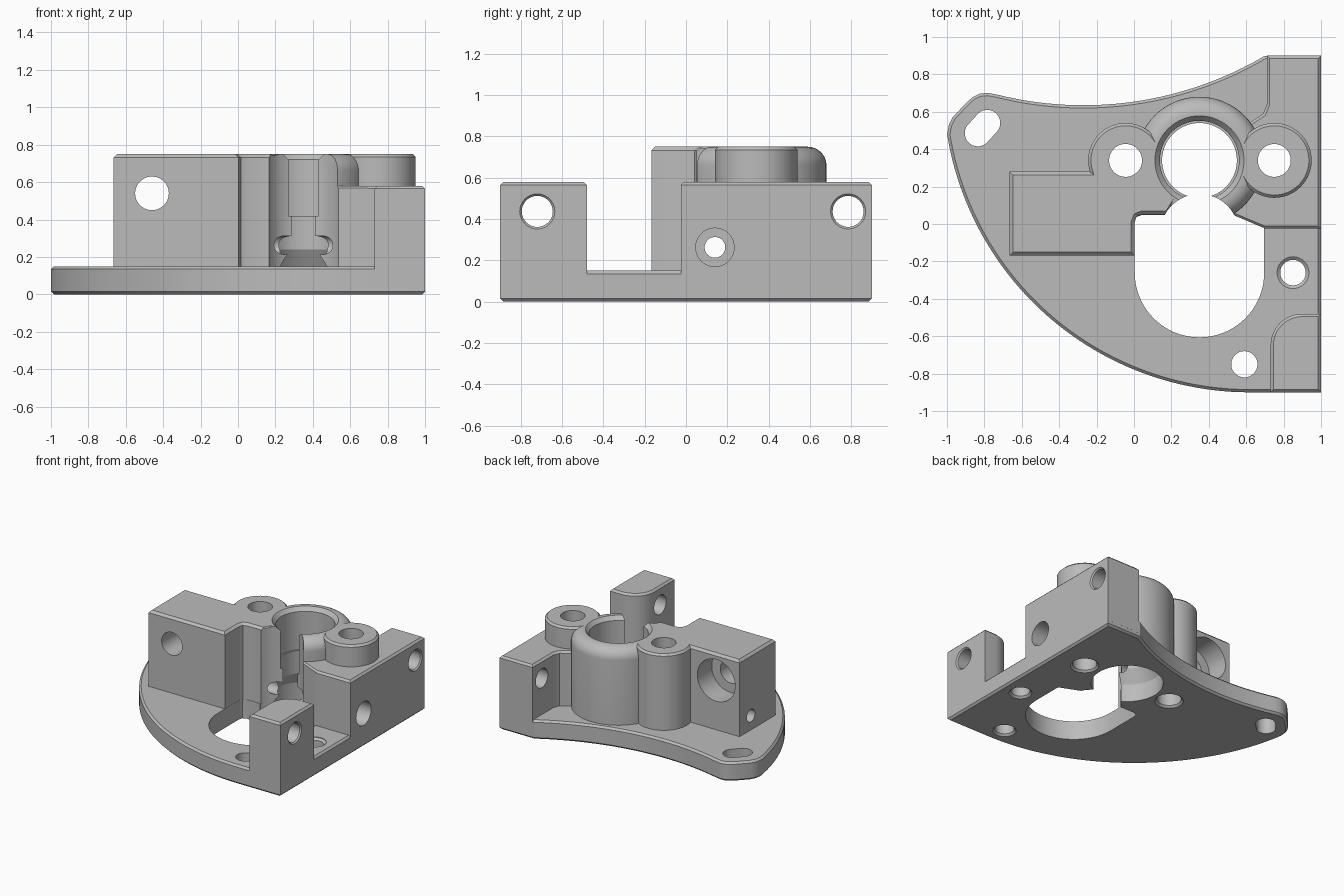
import bpy, bmesh, math
from mathutils import Matrix, Vector

if "Cube" in bpy.data.objects:
    bpy.data.objects.remove(bpy.data.objects["Cube"])

grey = bpy.data.materials.new("plain_grey")
grey.use_nodes = True
grey.diffuse_color = (0.5, 0.5, 0.5, 1)
grey.node_tree.nodes["Principled BSDF"].inputs["Base Color"].default_value = (0.5, 0.5, 0.5, 1)


def finish(name, bm):
    bmesh.ops.recalc_face_normals(bm, faces=bm.faces[:])
    mesh = bpy.data.meshes.new(name)
    bm.to_mesh(mesh)
    bm.free()
    mesh.materials.append(grey)
    ob = bpy.data.objects.new(name, mesh)
    bpy.context.collection.objects.link(ob)
    return ob


def arc(cx, cy, r, a0, a1, n=24):
    angles = [math.radians(a0 + (a1 - a0) * i / n) for i in range(n + 1)]
    return [(cx + r * math.cos(a), cy + r * math.sin(a)) for a in angles]


def prism(name, pts, z0, z1, top=0.0, segments=1, bottom=0.0):
    """Extruded outline with optional bevels round the top and bottom rims."""
    bm = bmesh.new()
    base = bm.faces.new([bm.verts.new((x, y, z0)) for x, y in pts])
    ext = bmesh.ops.extrude_face_region(bm, geom=[base])
    bmesh.ops.translate(bm, vec=(0, 0, z1 - z0),
                        verts=[v for v in ext["geom"] if isinstance(v, bmesh.types.BMVert)])
    if not any(f is base for f in bm.faces) or len(bm.faces) < len(pts) + 2:
        bm.faces.new([v for v in bm.verts if v.co.z == z0])
    for z, width, seg in ((z1, top, segments), (z0, bottom, 1)):
        if width:
            rim = [e for e in bm.edges if all(abs(v.co.z - z) < 1e-5 for v in e.verts)]
            bmesh.ops.bevel(bm, geom=rim, offset=width, segments=seg, profile=0.5, affect='EDGES')
    return finish(name, bm)


def disc(name, x, y, r, z0, z1, top=0.0, segments=1):
    return prism(name, arc(x, y, r, 0, 360 * 63 / 64, 63), z0, z1, top, segments)


def lathe(name, profile, origin, axis='Z', sides=48):
    """Solid of revolution from (radius, distance along axis) pairs."""
    turn = {'X': Matrix.Rotation(math.pi / 2, 4, 'Y'),
            'Y': Matrix.Rotation(-math.pi / 2, 4, 'X'),
            'Z': Matrix.Identity(4)}[axis]
    bm = bmesh.new()
    rings = []
    for r, d in profile:
        ring = [Vector((r * math.cos(math.tau * i / sides), r * math.sin(math.tau * i / sides), d))
                for i in range(sides)]
        rings.append([bm.verts.new(turn @ p + Vector(origin)) for p in ring])
    for a, b in zip(rings, rings[1:]):
        for i in range(sides):
            j = (i + 1) % sides
            bm.faces.new((a[i], a[j], b[j], b[i]))
    bm.faces.new(rings[0][::-1])
    bm.faces.new(rings[-1])
    return finish(name, bm)


def combine(body, other, operation):
    mod = body.modifiers.new(other.name, 'BOOLEAN')
    mod.operation, mod.solver, mod.object = operation, 'EXACT', other
    bpy.context.view_layer.objects.active = body
    bpy.ops.object.modifier_apply(modifier=mod.name)
    bpy.data.objects.remove(other)


# Base plate: curved front edge, rounded ear, hollow back edge
plate_outline = ([(1, 0.9), (1, -0.9)] + arc(0.62, 0.74, 1.64, 270, 189.2, 48)
                 + [(-0.99, 0.53), (-0.97, 0.57), (-0.89, 0.655), (-0.86, 0.68), (-0.825, 0.697), (-0.785, 0.701)]
                 + arc(-0.27, 2.545, 1.91, 255.7, 300.5, 32))
body = prism("bracket", plate_outline, 0, 0.15, top=0.015, bottom=0.015)

# Raised blocks, bosses and bearing tube
neck = arc(0.35, -0.05, 0.21, 27, 153, 24)
parts = [
    prism("front_post", [(1, -0.9), (1, -0.48)] + arc(0.9, -0.65, 0.17, 90, 180, 12) + [(0.73, -0.9)],
          0.04, 0.58, top=0.015),
    prism("rear_block", [(1, -0.025), (1, 0.9), (0.71, 0.9), (0.71, 0.64), (0.69, 0.59), (0.63, 0.55),
                         (0.4, 0.4), (0.4, 0.1), (0.535, 0.042), (0.695, -0.025)],
          0.04, 0.58, top=0.015),
    prism("side_block", [(-0.665, -0.168), (0.003, -0.168), (0.003, 0.01), (0.015, 0.04), (0.045, 0.052),
                         (0.18, 0.052), (0.33, 0.28), (-0.665, 0.28)], 0.04, 0.75, top=0.018),
    disc("bearing_tube", 0.35, 0.34, 0.34, 0.04, 0.75, top=0.09, segments=8),
    disc("side_boss", -0.045, 0.34, 0.2, 0.04, 0.75, top=0.015),
    disc("rear_boss", 0.75, 0.34, 0.2, 0.04, 0.75, top=0.015),
]
for part in parts:
    combine(body, part, 'UNION')

# Large opening that breaks into the tube
opening = (arc(0.35, -0.26, 0.346, 180, 360, 40) + [(0.696, -0.022)] + neck
           + [(0.16, 0.049), (0.045, 0.049), (0.013, 0.038), (0.004, 0.01)])
cutters = [prism("opening", opening, -0.1, 1)]

# Stepped bearing bore
cutters.append(lathe("bore", [(0.26, -0.1), (0.26, 0.14), (0.2, 0.24), (0.2, 0.42), (0.212, 0.42),
                              (0.212, 0.72), (0.24, 0.752), (0.24, 0.9)], (0.35, 0.34, 0), sides=64))

# Upright screw holes with eased lower rims
for x, y, r in ((-0.045, 0.34, 0.088), (0.75, 0.34, 0.088), (0.59, -0.75, 0.07), (0.85, -0.26, 0.068)):
    cutters.append(lathe("screw_hole", [(r + 0.015, -0.1), (r + 0.015, 0), (r, 0.015), (r, 1)], (x, y, 0)))
cutters.append(lathe("plate_countersink", [(0.06, 0.125), (0.085, 0.145), (0.085, 0.3)], (0.85, -0.26, 0)))

# Slanted slot in the ear
cutters.append(prism("ear_slot", arc(-0.835, 0.485, 0.07, 132, 312, 16)
                     + arc(-0.785, 0.54, 0.07, -48, 132, 16), -0.1, 0.4))

# Cross holes through the rear block and front post
for y in (-0.72, 0.785):
    cutters.append(lathe("cross_hole", [(0.075, 0.6), (0.075, 0.99), (0.09, 1.005), (0.09, 1.2)],
                         (0, y, 0.437), 'X'))

# Long clamp bolt hole and counterbored side hole
cutters.append(lathe("clamp_hole", [(0.05, -1), (0.05, 0.85), (0.093, 0.85), (0.093, 1.2)],
                     (0, 0.14, 0.263), 'X'))
cutters.append(lathe("side_hole", [(0.09, -0.4), (0.09, 0.1), (0.165, 0.1), (0.165, 0.5)],
                     (-0.46, 0, 0.54), 'Y'))
for cutter in cutters:
    combine(body, cutter, 'DIFFERENCE')

# Smooth curved walls, crisp edges
bpy.ops.object.select_all(action='DESELECT')
body.select_set(True)
bpy.context.view_layer.objects.active = body
bpy.ops.object.shade_smooth_by_angle(angle=math.radians(25))
